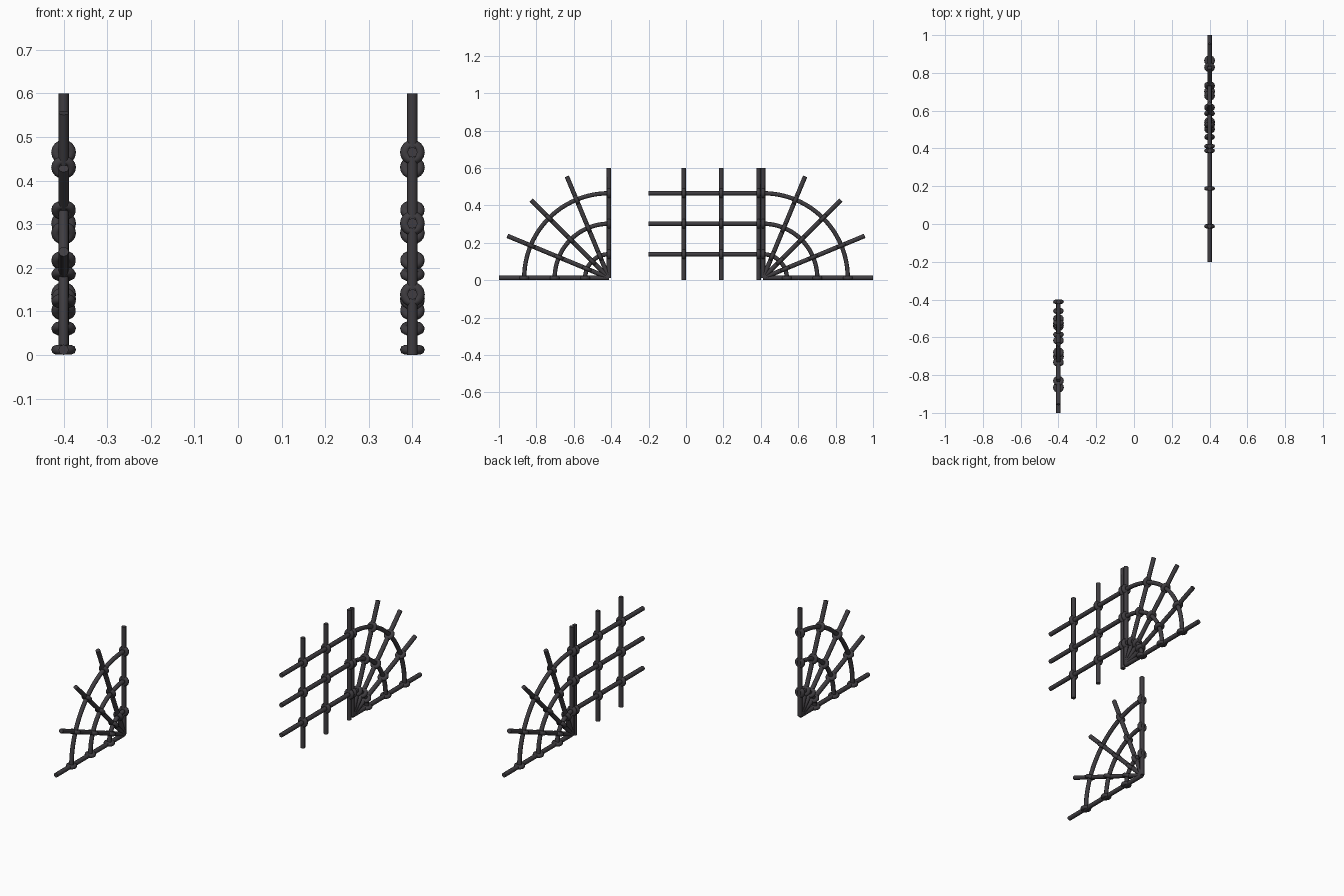
import bpy
from math import sin, cos, pi
from mathutils import Vector

if "Cube" in bpy.data.objects:
    bpy.data.objects.remove(bpy.data.objects["Cube"])

R = 0.012                      # bar radius, also the hub height
C = 0.412                      # hub distance from the middle
TOP = 0.6
RADII = (0.127, 0.29, 0.453)   # arc radii, also the rail heights above the hub
ANGLES = [i * pi / 8 for i in range(5)]

iron = bpy.data.materials.new("dark_iron")
iron.diffuse_color = (0.05, 0.046, 0.052, 1)
iron.use_nodes = True
iron.node_tree.nodes["Principled BSDF"].inputs["Base Color"].default_value = iron.diffuse_color


def tubes(name, paths, radius, closed=False, res=2):
    """Round bars along point lists, joined in one mesh."""
    cu = bpy.data.curves.new(name, 'CURVE')
    cu.dimensions = '3D'
    cu.bevel_depth = radius
    cu.bevel_resolution = res
    cu.use_fill_caps = True
    for pts in paths:
        sp = cu.splines.new('POLY')
        sp.points.add(len(pts) - 1)
        for p, co in zip(sp.points, pts):
            p.co = (*co, 1)
        sp.use_cyclic_u = closed
    ob = bpy.data.objects.new(name, cu)
    bpy.context.collection.objects.link(ob)
    bpy.ops.object.select_all(action='DESELECT')
    ob.select_set(True)
    bpy.context.view_layer.objects.active = ob
    bpy.ops.object.convert(target='MESH')
    ob = bpy.context.object
    ob.data.materials.clear()
    ob.data.materials.append(iron)
    bpy.ops.object.shade_smooth_by_angle(angle=0.9)
    return ob


def collar(center, across):
    """Ring path around a bar; 'across' is the in-plane ring direction."""
    n = 16
    return [Vector(center) + 0.0175 * (cos(2 * pi * i / n) * Vector((1, 0, 0))
            + sin(2 * pi * i / n) * Vector(across)) for i in range(n)]


def fan(name, x, side):
    def ray(a):
        return Vector((0, side * cos(a), sin(a)))
    hub = Vector((x, side * C, R))
    # spokes
    tubes(name + "_spokes", [[hub, hub + ray(a) * (1 - C)] for a in ANGLES], R)
    # concentric arcs
    tubes(name + "_arcs", [[hub + ray(i * pi / 48) * r for i in range(25)]
                           for r in RADII], 0.0115)
    # collars at the crossings
    tubes(name + "_collars", [collar(hub + ray(a) * r, ray(a))
                              for a in ANGLES for r in RADII], 0.011, True)


fan("left_fan", -0.4, -1)
fan("right_fan", 0.4, 1)

# straight grid panel joined to the right fan
posts = (-0.012, 0.188, 0.388)
tubes("grid_posts", [[(0.4, y, 0), (0.4, y, TOP)] for y in posts], R)
tubes("grid_rails", [[(0.4, -0.2, R + r), (0.4, 0.4, R + r)] for r in RADII], R)
tubes("grid_collars", [collar((0.4, y, R + r), (0, 0, 1))
                       for y in posts for r in RADII], 0.011, True)
